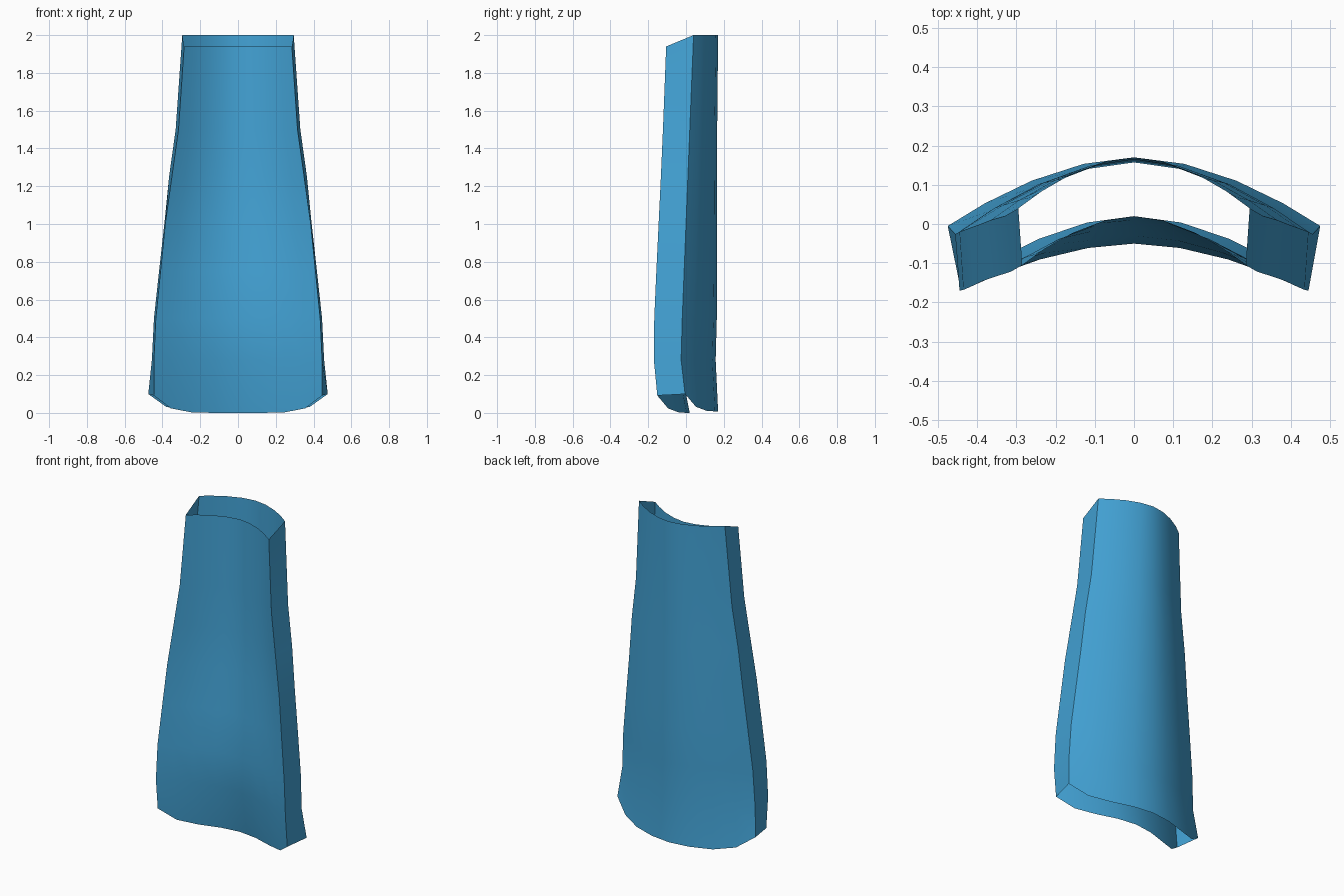
import bpy, bmesh, math

cube = bpy.data.objects.get("Cube")
if cube:
    bpy.data.objects.remove(cube, do_unlink=True)

# Blue shell material
blue = bpy.data.materials.new("shell blue")
blue.use_nodes = True
color = (0.056, 0.365, 0.67, 1)
blue.diffuse_color = color
blue.node_tree.nodes["Principled BSDF"].inputs["Base Color"].default_value = color

# Wall sections, top to bottom: height, half width, edge y, centre y
FRONT = [(1.94, .285, -.105, .02), (1.5, .315, -.122, .015), (1.25, .35, -.133, .01),
         (1.0, .385, -.145, -.005), (.75, .41, -.157, -.03), (.5, .435, -.168, -.05),
         (.28, .445, -.17, -.037), (0, .445, -.152, .02)]
BACK = [(2.0, .295, .04, .17), (1.5, .33, .02, .165), (1.25, .365, .01, .165),
        (1.0, .39, 0, .165), (.75, .418, -.01, .165), (.5, .445, -.02, .163),
        (.28, .456, -.026, .157), (.008, .475, -.005, .17)]
HALF = [.27, .55, .8, 1]
COLUMNS = [-t for t in reversed(HALF)] + [0] + HALF


def arc(section, hem):
    """Curved row of points; the hem lifts towards its corners."""
    z, width, edge, centre = section
    return [(t * width, centre + (edge - centre) * abs(t) ** 1.8,
             z + (.092 * abs(t) ** 6 if hem else 0)) for t in COLUMNS]


# Open four-sided tube: curved front, side walls and curved back
bm = bmesh.new()
rings = []
for i, (f, b) in enumerate(zip(FRONT, BACK)):
    hem = i == len(FRONT) - 1
    points = arc(f, hem) + arc(b, hem)[::-1]
    rings.append([bm.verts.new(p) for p in points])
for upper, lower in zip(rings, rings[1:]):
    n = len(upper)
    for j in range(n):
        k = (j + 1) % n
        bm.faces.new((upper[j], lower[j], lower[k], upper[k]))

mesh = bpy.data.meshes.new("guard_shell")
bm.to_mesh(mesh)
bm.free()
mesh.materials.append(blue)
shell = bpy.data.objects.new("guard_shell", mesh)
bpy.context.collection.objects.link(shell)

# Smooth curved walls with crisp corner edges
bpy.context.view_layer.objects.active = shell
shell.select_set(True)
bpy.ops.object.shade_smooth_by_angle(angle=math.radians(35))
